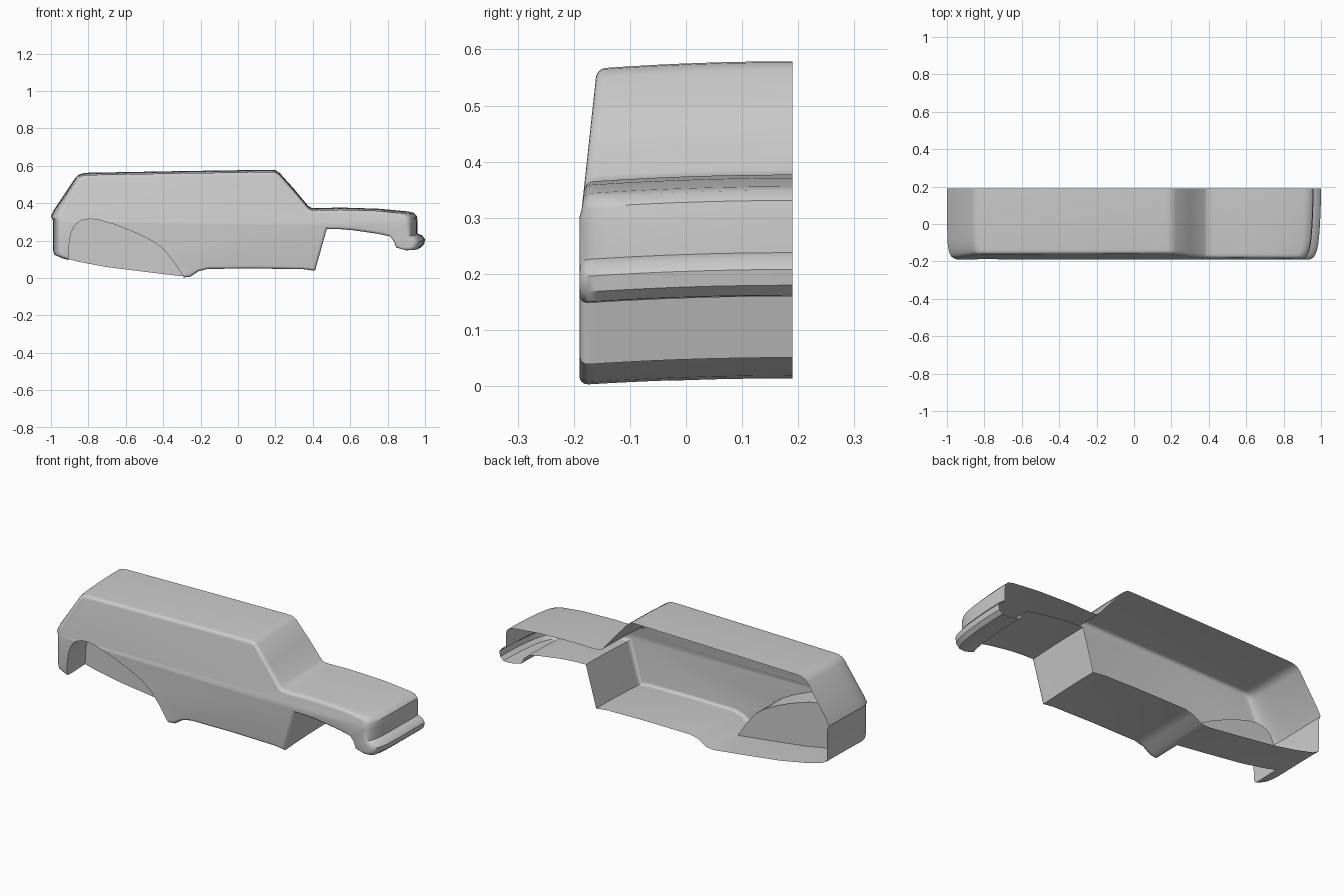
import bpy, bmesh, math
from mathutils import Vector

if "Cube" in bpy.data.objects:
    bpy.data.objects.remove(bpy.data.objects["Cube"])

HALF = 0.19      # open centre plane is at y = +HALF, flank at y = -HALF
EDGE = 0.016     # rounding radius along the flank


def smoothstep(a, b, v):
    t = max(0.0, min(1.0, (v - a) / (b - a)))
    return t * t * (3 - 2 * t)


def inset_outline(pts, d):
    """Move a clockwise outline inwards by d with mitred corners."""
    out, n = [], len(pts)
    for i, p in enumerate(pts):
        a = (Vector(p) - Vector(pts[i - 1])).normalized()
        b = (Vector(pts[(i + 1) % n]) - Vector(p)).normalized()
        na, nb = Vector((a.y, -a.x)), Vector((b.y, -b.x))
        out.append(Vector(p) + (na + nb) * d / (1 + na.dot(nb)))
    return out


def loft(name, rings):
    """Closed solid from equal-sized rings of 3D points."""
    bm = bmesh.new()
    vs = [[bm.verts.new(p) for p in r] for r in rings]
    n = len(rings[0])
    for r0, r1 in zip(vs, vs[1:]):
        for i in range(n):
            bm.faces.new((r0[i], r0[(i + 1) % n], r1[(i + 1) % n], r1[i]))
    bm.faces.new(vs[0])
    bm.faces.new(vs[-1])
    bmesh.ops.recalc_face_normals(bm, faces=bm.faces[:])
    me = bpy.data.meshes.new(name)
    bm.to_mesh(me)
    bm.free()
    ob = bpy.data.objects.new(name, me)
    bpy.context.collection.objects.link(ob)
    return ob


# Side outline of the body, clockwise from the tail
profile = [
    (-.985, .12), (-.99, .14), (-.99, .30), (-1.0, .318), (-.985, .35),
    (-.87, .523), (-.853, .539), (-.83, .547), (-.80, .55), (-.3, .559), (.17, .566),
    (.20, .564), (.222, .55), (.30, .463), (.375, .373), (.392, .363), (.42, .361),
    (.55, .364), (.75, .358), (.91, .343), (.94, .336), (.957, .318), (.96, .29),
    (.96, .225), (.985, .215), (1.0, .195), (.995, .167), (.975, .149),
    (.935, .147), (.868, .162), (.85, .197), (.82, .222), (.75, .235),
    (.62, .254), (.55, .26), (.475, .262), (.412, .038), (.35, .046), (.1, .05),
    (-.16, .048), (-.21, .036), (-.255, .006), (-.30, .001), (-.5, .025),
    (-.7, .05), (-.85, .078), (-.95, .103)]

# Stations across the width: rounded flank edge, then straight to the centre
stations = []
for k in range(5):
    a = k / 4 * math.pi / 2
    stations.append((-HALF + EDGE * (1 - math.sin(a)), EDGE * (1 - math.cos(a))))
stations.reverse()
stations += [(y, 0) for y in (-.16, -.14, -.11, -.07, -.02, .05, .12, HALF)]
rings = [[(p.x, y, p.y) for p in inset_outline(profile, d)] for y, d in stations]
body = loft("car_body_half", rings)

# Split at the beltline, then shape the crown, plan curve and tumblehome
bm = bmesh.new()
bm.from_mesh(body.data)
for z in (.30, .315):
    bmesh.ops.bisect_plane(bm, geom=bm.verts[:] + bm.edges[:] + bm.faces[:],
                           plane_co=(0, 0, z), plane_no=(0, 0, 1))
bmesh.ops.triangulate(bm, faces=[f for f in bm.faces if len(f.verts) > 4])
for v in bm.verts:
    x, y, z = v.co
    u = (HALF - y) / (2 * HALF)
    side = 1 if x > 0 else -1
    bow = .022 * u ** 2 if side > 0 else .004 * u ** 2
    v.co.x = x - side * (bow + .028 * u ** 12) * smoothstep(.75, .97, abs(x))
    lean = .004 * smoothstep(.30, .315, z) + .027 * max(0, (z - .315) / .25)
    v.co.y = HALF + (y - HALF) * (1 - lean / (2 * HALF))
    v.co.z = z + .013 * (1 - u * u)
bmesh.ops.recalc_face_normals(bm, faces=bm.faces[:])
bm.to_mesh(body.data)
bm.free()

# Rear wheel well, cut from the flank
arch = [(-.91, -.05), (-.907, .1), (-.902, .19), (-.893, .24), (-.875, .278),
        (-.85, .302), (-.82, .313), (-.785, .316), (-.74, .31), (-.67, .29),
        (-.6, .264), (-.52, .23), (-.45, .193), (-.40, .155), (-.35, .095),
        (-.295, .012), (-.26, -.05)]
cutter = loft("wheel_well_cutter",
              [[(x, y, z) for x, z in arch] for y in (-.3, -.03)])
cutter.hide_render = True
mod = body.modifiers.new("wheel_well", 'BOOLEAN')
mod.operation = 'DIFFERENCE'
mod.solver = 'EXACT'
mod.object = cutter
bpy.context.view_layer.objects.active = body
body.select_set(True)
cutter.select_set(False)
bpy.ops.object.modifier_apply(modifier=mod.name)
bpy.data.objects.remove(cutter)

# Open the shell at the centre plane
bm = bmesh.new()
bm.from_mesh(body.data)
cap = [f for f in bm.faces if all(v.co.y > HALF - .001 for v in f.verts)]
bmesh.ops.delete(bm, geom=cap, context='FACES')
bm.to_mesh(body.data)
bm.free()
bpy.ops.object.shade_smooth_by_angle(angle=math.radians(35))
